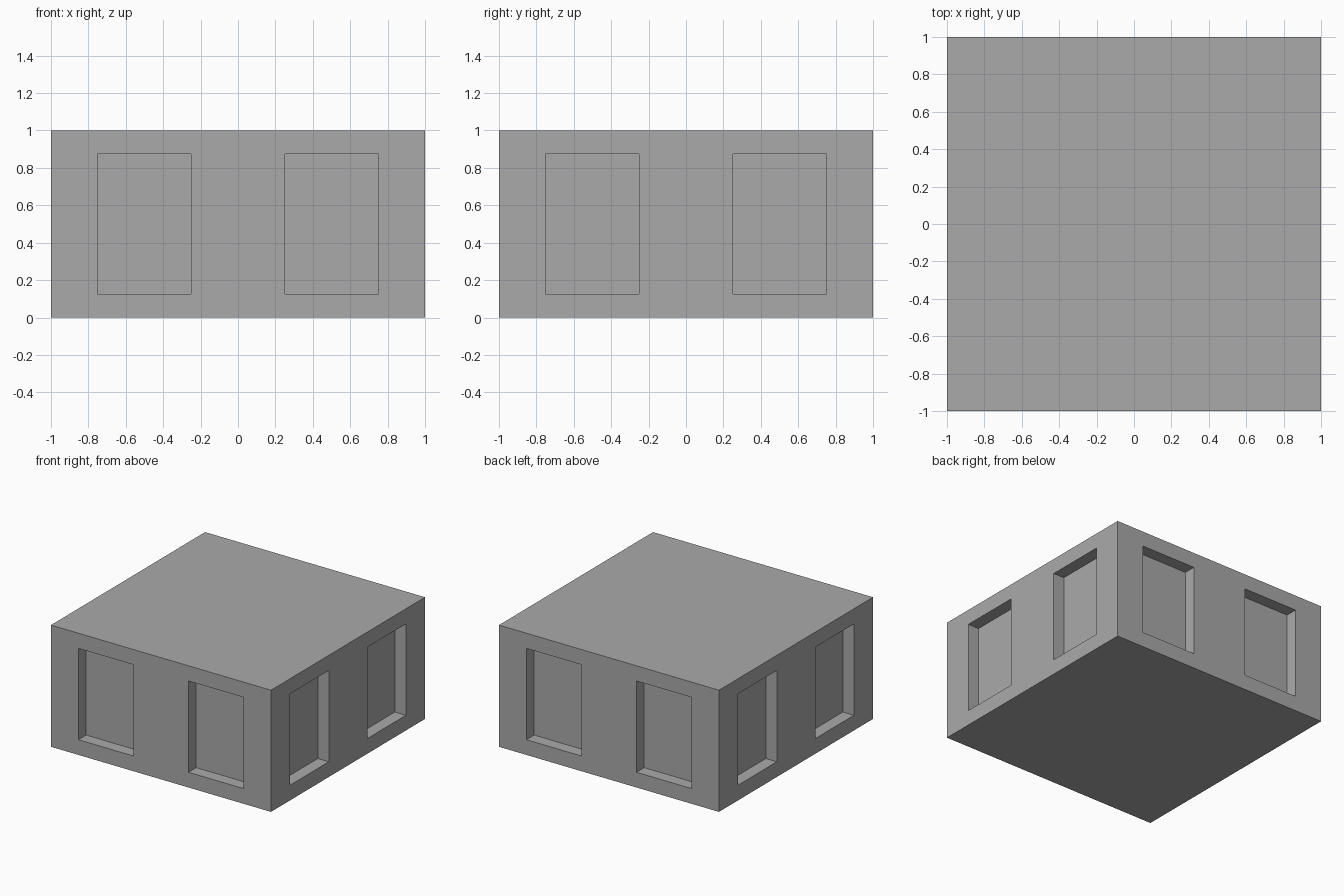
import bpy, bmesh
from mathutils import Matrix, Vector

if "Cube" in bpy.data.objects:
    bpy.data.objects.remove(bpy.data.objects["Cube"])

DEPTH = 0.1  # recess depth of the windows

mat = bpy.data.materials.new("plain grey")
mat.diffuse_color = (0.4, 0.4, 0.4, 1)
mat.use_nodes = True
mat.node_tree.nodes["Principled BSDF"].inputs["Base Color"].default_value = mat.diffuse_color

bm = bmesh.new()


def quad(points, turn):
    bm.faces.new([bm.verts.new(turn @ Vector(p)) for p in points])


def wall(turn):
    """Front wall with two recessed windows, turned into place."""
    xs = [-1, -0.75, -0.25, 0.25, 0.75, 1]
    zs = [0, 0.125, 0.875, 1]
    for i, (x0, x1) in enumerate(zip(xs, xs[1:])):
        for j, (z0, z1) in enumerate(zip(zs, zs[1:])):
            window = j == 1 and i in (1, 3)
            y = -1 + DEPTH if window else -1
            rim = [(x0, z0), (x1, z0), (x1, z1), (x0, z1)]
            quad([(x, y, z) for x, z in rim], turn)
            if window:  # reveal around the pane
                for (ax, az), (bx, bz) in zip(rim, rim[1:] + rim[:1]):
                    quad([(ax, -1, az), (bx, -1, bz), (bx, y, bz), (ax, y, az)], turn)


# Four identical walls
for k in range(4):
    wall(Matrix.Rotation(k * 1.5707963268, 3, 'Z'))

# Roof and floor
for z in (0, 1):
    quad([(-1, -1, z), (1, -1, z), (1, 1, z), (-1, 1, z)], Matrix.Identity(3))

# Weld, merge flat areas, orient outwards
bmesh.ops.remove_doubles(bm, verts=bm.verts, dist=1e-4)
inner = [e for e in bm.edges if len(e.link_faces) == 2
         and e.calc_face_angle(0) < 0.01
         and all(abs(v.co.z) < 1.01 for v in e.verts)]
bmesh.ops.recalc_face_normals(bm, faces=bm.faces)

mesh = bpy.data.meshes.new("building_block")
bm.to_mesh(mesh)
bm.free()
mesh.materials.append(mat)
block = bpy.data.objects.new("building_block", mesh)
bpy.context.collection.objects.link(block)
